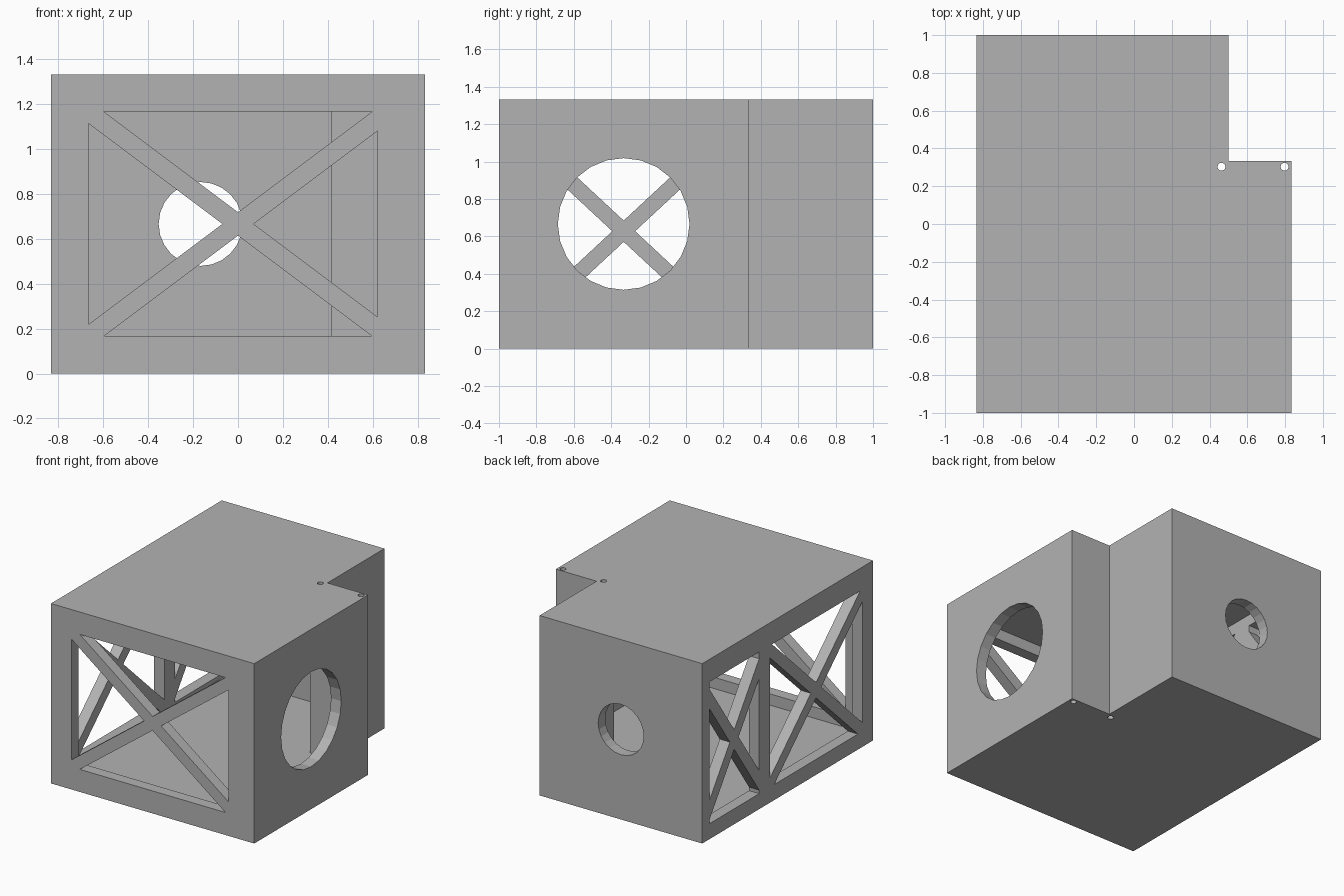
import bpy, bmesh
from mathutils import Vector, Matrix

if "Cube" in bpy.data.objects:
    bpy.data.objects.remove(bpy.data.objects["Cube"])

W, D, H = 5 / 6, 1.0, 4 / 3        # half width, half depth, height
T = 1 / 12                          # wall and strut thickness
NX, NY = 0.5, 1 / 3                 # inner corner of the rear notch

gray = bpy.data.materials.new("plain_gray")
gray.use_nodes = True
gray.diffuse_color = (0.45, 0.45, 0.45, 1)
gray.node_tree.nodes["Principled BSDF"].inputs["Base Color"].default_value = gray.diffuse_color


def to_object(bm, name):
    bmesh.ops.recalc_face_normals(bm, faces=bm.faces)
    mesh = bpy.data.meshes.new(name)
    bm.to_mesh(mesh)
    bm.free()
    mesh.materials.append(gray)
    obj = bpy.data.objects.new(name, mesh)
    bpy.context.collection.objects.link(obj)
    return obj


def notched_block(name, inset):
    """L-shaped prism, shrunk on every side by inset."""
    x, y, nx, ny = W - inset, D - inset, NX - inset, NY - inset
    outline = [(-x, -y), (x, -y), (x, ny), (nx, ny), (nx, y), (-x, y)]
    bm = bmesh.new()
    face = bm.faces.new([bm.verts.new((px, py, inset)) for px, py in outline])
    up = bmesh.ops.extrude_face_region(bm, geom=[face])["geom"]
    verts = [g for g in up if isinstance(g, bmesh.types.BMVert)]
    bmesh.ops.translate(bm, verts=verts, vec=(0, 0, H - 2 * inset))
    return to_object(bm, name)


def carve(target, cutter):
    mod = target.modifiers.new("carve", 'BOOLEAN')
    mod.operation, mod.solver, mod.object = 'DIFFERENCE', 'EXACT', cutter
    bpy.context.view_layer.objects.active = target
    bpy.ops.object.modifier_apply(modifier=mod.name)
    bpy.data.objects.remove(cutter)


def braced_window(across, place, u0, u1, z0, z1, center, slope):
    """Four openings around an X brace in the wall at 'place'."""
    along = Vector((0, 0, 1)).cross(across)
    along = Vector([abs(c) for c in along])
    mid = along * center[0] + Vector((0, 0, center[1])) + across * place
    whole = bmesh.new()
    for sa in (1, -1):
        for sb in (1, -1):
            bm = bmesh.new()
            bmesh.ops.create_cube(bm, size=1)
            size = along * (u1 - u0) + across * (T * 1.6) + Vector((0, 0, z1 - z0))
            spot = along * (u0 + u1) / 2 + across * place + Vector((0, 0, (z0 + z1) / 2))
            bmesh.ops.scale(bm, vec=size, verts=bm.verts)
            bmesh.ops.translate(bm, vec=spot, verts=bm.verts)
            # Trim the block back to the edge of each diagonal strut
            for sign, lean in ((sa, -slope), (sb, slope)):
                out = (along * lean + Vector((0, 0, 1))).normalized() * sign
                bmesh.ops.bisect_plane(bm, geom=bm.verts[:] + bm.edges[:] + bm.faces[:],
                                       plane_co=mid + out * T / 2, plane_no=out,
                                       clear_inner=True)
                rim = [e for e in bm.edges if e.is_boundary]
                bmesh.ops.contextual_create(bm, geom=rim)
            piece = bpy.data.meshes.new("piece")
            bm.to_mesh(piece)
            bm.free()
            whole.from_mesh(piece)
            bpy.data.meshes.remove(piece)
    return to_object(whole, "window_cutter")


def round_hole(center, radius, length, axis, sides):
    bm = bmesh.new()
    turn = Vector((0, 0, 1)).rotation_difference(Vector(axis)).to_matrix().to_4x4()
    bmesh.ops.create_cone(bm, cap_ends=True, segments=sides, radius1=radius, radius2=radius,
                          depth=length, matrix=Matrix.Translation(center) @ turn)
    return to_object(bm, "hole_cutter")


# Hollow shell
shell = notched_block("braced_housing", 0)
carve(shell, notched_block("cavity_cutter", T))

# Braced windows: front wall, then the two in the long side wall
X, Y = Vector((1, 0, 0)), Vector((0, 1, 0))
mid_wall = T / 2
carve(shell, braced_window(Y, -D + mid_wall, -0.667, 0.622, 0.167, 1.167, (0, 0.667), 0.75))
carve(shell, braced_window(X, -W + mid_wall, -0.875, 0.208, 0.115, 1.165, (-0.333, 0.628), 0.93))
carve(shell, braced_window(X, -W + mid_wall, 0.333, 0.917, 0.115, 1.165, (0.625, 0.628), 1.42))

# Round openings in the side and the back
carve(shell, round_hole((W - mid_wall, -NY, H / 2), 0.352, T * 2, X, 24))
carve(shell, round_hole((-1 / 6, D - mid_wall, H / 2), 0.187, T * 2, Y, 24))

# Vertical pin holes beside the notch
for x in (0.463, 0.797):
    carve(shell, round_hole((x, 0.303, H / 2), 0.021, H * 1.2, (0, 0, 1), 16))
